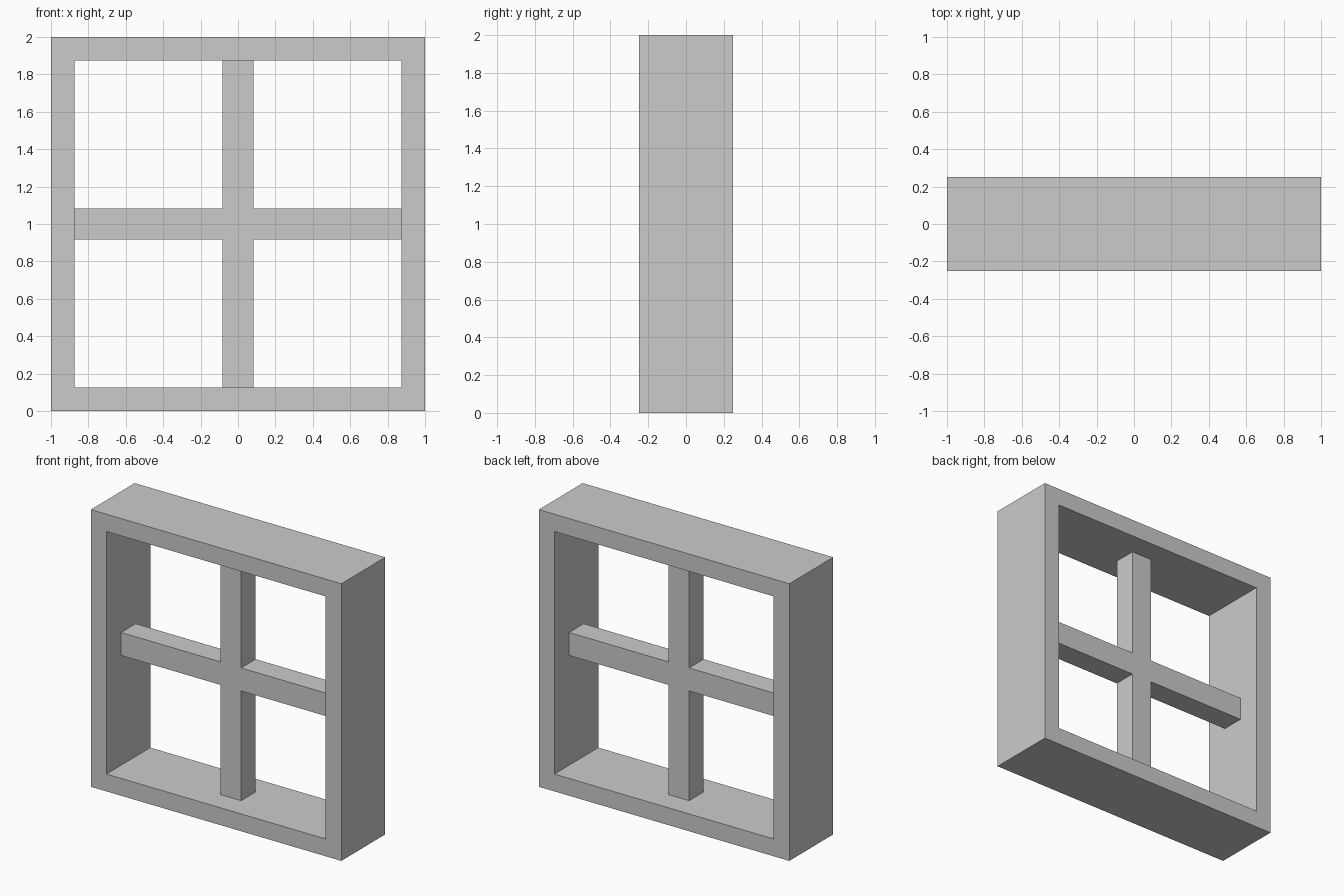
import bpy, bmesh

if "Cube" in bpy.data.objects:
    bpy.data.objects.remove(bpy.data.objects["Cube"])

OUTER, INNER, DEPTH = 1.0, 0.875, 0.25   # frame half sizes
BAR = 0.083                              # half thickness of the bars
CORNERS = [(-1, -1), (1, -1), (1, 1), (-1, 1)]


def finish(bm, name):
    bmesh.ops.recalc_face_normals(bm, faces=bm.faces)
    mesh = bpy.data.meshes.new(name)
    bm.to_mesh(mesh)
    bm.free()
    obj = bpy.data.objects.new(name, mesh)
    obj.location.z = OUTER
    bpy.context.collection.objects.link(obj)
    return obj


# Square frame: a rectangular section swept around four mitred corners
bm = bmesh.new()
section = [(OUTER, -DEPTH), (OUTER, DEPTH), (INNER, DEPTH), (INNER, -DEPTH)]
rings = [[bm.verts.new((cx * r, y, cz * r)) for r, y in section] for cx, cz in CORNERS]
for i in range(4):
    a, b = rings[i], rings[(i + 1) % 4]
    for j in range(4):
        k = (j + 1) % 4
        bm.faces.new((a[j], a[k], b[k], b[j]))
finish(bm, "window_frame")

# Crossed bars: one plus-shaped profile extruded through the middle
bm = bmesh.new()
profile = []
for n, (sx, sz) in enumerate(CORNERS):
    arm = [(sx * INNER, sz * BAR), (sx * BAR, sz * BAR), (sx * BAR, sz * INNER)]
    profile += arm if n % 2 == 0 else arm[::-1]
face = bm.faces.new([bm.verts.new((x, -BAR, z)) for x, z in profile])
ext = bmesh.ops.extrude_face_region(bm, geom=[face], use_keep_orig=True)
bmesh.ops.translate(bm, vec=(0, 2 * BAR, 0),
                    verts=[g for g in ext["geom"] if isinstance(g, bmesh.types.BMVert)])
finish(bm, "cross_bars")
